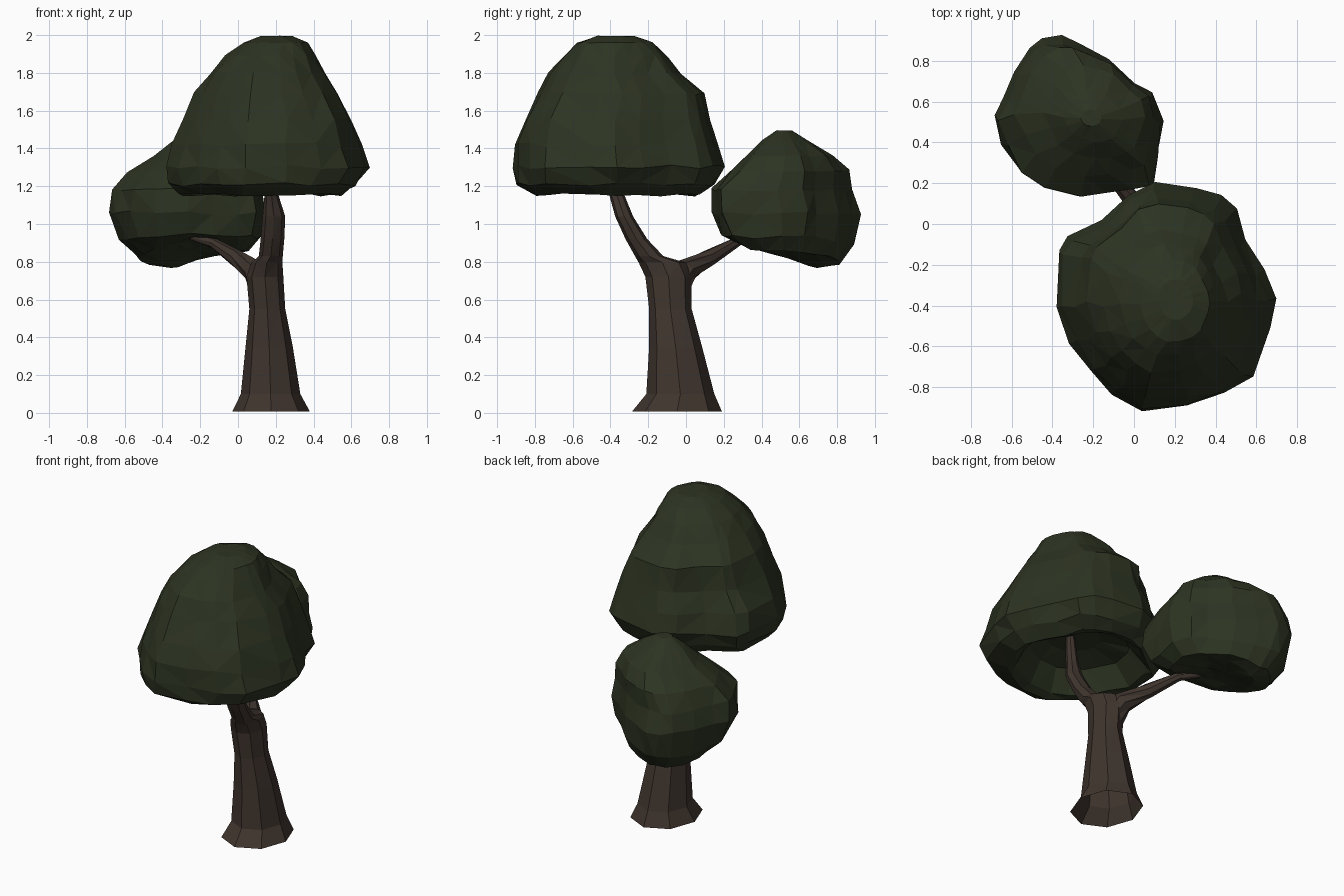
import bpy, bmesh, math, random
from mathutils import Vector

if "Cube" in bpy.data.objects:
    bpy.data.objects.remove(bpy.data.objects["Cube"])

random.seed(4)


def material(name, rgb):
    m = bpy.data.materials.new(name)
    m.diffuse_color = (*rgb, 1)
    m.use_nodes = True
    m.node_tree.nodes["Principled BSDF"].inputs["Base Color"].default_value = m.diffuse_color
    return m


LEAF = material("dark green leaves", (0.026, 0.034, 0.016))
BARK = material("brown bark", (0.050, 0.035, 0.027))


def loft(name, rings, mat, open_start=False):
    """Skin a stack of equal-length rings, cap the ends, flat shaded."""
    bm = bmesh.new()
    loops = [[bm.verts.new(p) for p in r] for r in rings]
    n = len(loops[0])
    for a, b in zip(loops, loops[1:]):
        for i in range(n):
            bm.faces.new((a[i], a[(i + 1) % n], b[(i + 1) % n], b[i]))
    for end in loops[-1:] if open_start else (loops[0], loops[-1]):
        c = bm.verts.new(sum((v.co for v in end), Vector()) / n)
        for i in range(n):
            bm.faces.new((end[i], end[(i + 1) % n], c))
    bmesh.ops.triangulate(bm, faces=[f for f in bm.faces if len(f.verts) > 3],
                          quad_method='SHORT_EDGE')
    bmesh.ops.recalc_face_normals(bm, faces=bm.faces)
    me = bpy.data.meshes.new(name)
    bm.to_mesh(me)
    bm.free()
    me.materials.append(mat)
    ob = bpy.data.objects.new(name, me)
    bpy.context.collection.objects.link(ob)
    return ob


def canopy(name, outline, levels, shape=lambda x, y, z: z, jitter=0.012):
    """Plan outline fitted to the box (z, x0, x1, y0, y1) of every level."""
    xs, ys = zip(*outline)
    mx, my = (min(xs) + max(xs)) / 2, (min(ys) + max(ys)) / 2
    hx, hy = (max(xs) - min(xs)) / 2, (max(ys) - min(ys)) / 2
    unit = [Vector(((x - mx) / hx, (y - my) / hy)) for x, y in outline]
    rings = []
    for z, x0, x1, y0, y1 in levels:
        round_off = 1 - min(1, (x1 - x0) / (2 * hx))   # small rings become rounder
        j = jitter * (1 - round_off)
        ring = []
        for u in unit:
            p = u.lerp(u.normalized(), round_off)
            x = (x0 + x1) / 2 + p.x * (x1 - x0) / 2 + random.uniform(-j, j)
            y = (y0 + y1) / 2 + p.y * (y1 - y0) / 2 + random.uniform(-j, j)
            ring.append((x, y, shape(x, y, z + random.uniform(-j, j))))
        rings.append(ring)
    return loft(name, rings, LEAF)


def tube(name, path, sides=8):
    """Tapered branch: path of (x, y, z, radius)."""
    pts = [Vector(p[:3]) for p in path]
    rings = []
    for i, p in enumerate(pts):
        d = (pts[min(i + 1, len(pts) - 1)] - pts[max(i - 1, 0)]).normalized()
        u = d.cross(Vector((0.6, -0.5, -0.6))).normalized()
        v = d.cross(u)
        rings.append([p + path[i][3] * (u * math.cos(a) + v * math.sin(a))
                      for a in (math.tau * k / sides for k in range(sides))])
    return loft(name, rings, BARK)


# Large canopy, hollow underneath
canopy("large_canopy",
       [(.1, .2), (.3, .18), (.43, .14), (.5, .08), (.55, -.08), (.63, -.22), (.69, -.36),
        (.68, -.5), (.58, -.75), (.43, -.83), (.27, -.9), (.03, -.92), (-.1, -.83),
        (-.22, -.73), (-.31, -.58), (-.39, -.4), (-.37, -.13), (-.32, -.06),
        (-.15, .03), (-.02, .15)],
       [(1.34, 0, .32, -.53, -.2), (1.30, -.17, .42, -.65, -.06),
        (1.17, -.27, .49, -.75, .04), (1.155, -.31, .54, -.8, .08),
        (1.21, -.36, .63, -.9, .15), (1.30, -.39, .69, -.92, .2),
        (1.42, -.36, .65, -.9, .16), (1.55, -.28, .6, -.86, .12), (1.69, -.23, .53, -.79, .1),
        (1.8, -.15, .46, -.73, -.03), (1.89, -.07, .41, -.65, -.1),
        (1.96, .03, .37, -.58, -.18), (1.995, .12, .29, -.47, -.27)])


# Small canopy: notch at the front for the branch, sagging lobe at the back
def sag(x, y, z):
    if z > 0.98:
        return z
    dip = 0.10 * math.exp(-((x + .36) ** 2 + (y - .68) ** 2) / .04)
    notch = 0.09 * math.exp(-(x + .25) ** 2 / .035 - (y - .25) ** 2 / .025)
    return z - dip + notch * (1 if z < 0.9 else 0.25)


canopy("small_canopy",
       [(-.52, .88), (-.44, .92), (-.36, .93), (-.24, .88), (-.12, .82), (0, .7), (.09, .64),
        (.14, .5), (.12, .35), (.09, .2), (0, .18), (-.14, .16), (-.27, .14), (-.45, .19),
        (-.57, .27), (-.64, .4), (-.69, .53), (-.65, .62), (-.59, .76)],
       [(.90, -.34, -.16, .44, .62), (.87, -.43, -.06, .36, .72), (.85, -.53, .05, .28, .82),
        (.93, -.63, .12, .18, .89), (1.06, -.69, .14, .14, .92), (1.18, -.66, .13, .13, .89),
        (1.28, -.58, .1, .23, .87), (1.36, -.44, .05, .32, .78),
        (1.44, -.34, -.06, .4, .65), (1.495, -.26, -.16, .48, .56)], sag)

# Trunk running into the upper branch: flared foot, open below,
# eight-sided boxes (z, x0, x1, y0, y1)
trunk = []
for z, x0, x1, y0, y1 in [(0.008, -.03, .38, -.285, .19), (.1, .015, .33, -.21, .15),
                          (.35, .04, .29, -.195, .085), (.55, .06, .25, -.195, .03),
                          (.72, .045, .24, -.215, .03), (.795, .07, .235, -.25, .0),
                          (.83, .11, .237, -.27, -.12), (.92, .12, .245, -.32, -.205),
                          (1.04, .13, .25, -.375, -.28), (1.15, .14, .215, -.405, -.325),
                          (1.36, .15, .2, -.42, -.36)]:
    trunk.append([((x0 + x1) / 2 + (x1 - x0) / 2 * math.cos(a),
                   (y0 + y1) / 2 + (y1 - y0) / 2 * math.sin(a), z)
                  for a in (math.tau * k / 8 for k in range(8))])
loft("trunk", trunk, BARK, open_start=True)

# Side branch of the fork
tube("side_branch", [(.13, -.05, .64, .07), (.09, .0, .755, .066), (-.01, .12, .82, .045),
                     (-.13, .26, .9, .028), (-.28, .33, .945, .018),
                     (-.45, .38, .945, .01)])
